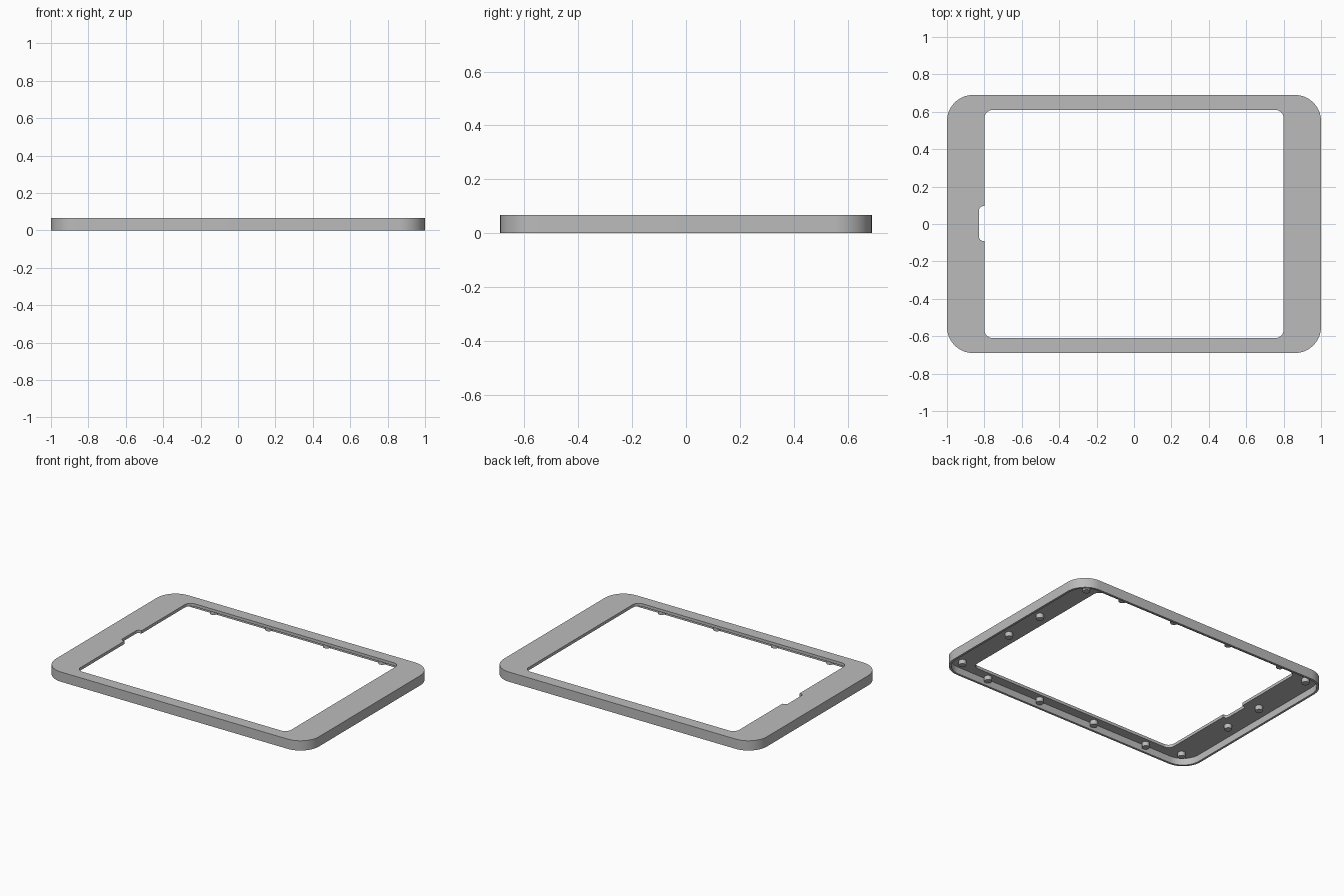
import bpy, bmesh, math
from mathutils import Vector

cube = bpy.data.objects.get("Cube")
if cube:
    bpy.data.objects.remove(cube, do_unlink=True)

HEIGHT, UNDERSIDE = 0.067, 0.047   # plate occupies the space between these
HX, HY, WALL = 1.0, 0.69, 0.015

grey = bpy.data.materials.new("plain_grey")
grey.use_nodes = True
colour = (0.5, 0.5, 0.5, 1)
grey.diffuse_color = colour
grey.node_tree.nodes["Principled BSDF"].inputs["Base Color"].default_value = colour


def fillet(corners, steps=12):
    """Outline through right-angled corners (x, y, radius)."""
    pts = []
    n = len(corners)
    for i, (x, y, r) in enumerate(corners):
        p = Vector((x, y))
        if r == 0:
            pts.append(p)
            continue
        to_prev = (Vector(corners[i - 1][:2]) - p).normalized()
        to_next = (Vector(corners[(i + 1) % n][:2]) - p).normalized()
        centre = p + r * (to_prev + to_next)
        for k in range(steps + 1):
            t = math.pi / 2 * k / steps
            pts.append(centre - r * (to_next * math.cos(t) + to_prev * math.sin(t)))
    return pts


def rectangle(hx, hy, r):
    return fillet([(hx, -hy, r), (hx, hy, r), (-hx, hy, r), (-hx, -hy, r)])


def finish(bm, name):
    bmesh.ops.recalc_face_normals(bm, faces=bm.faces)
    mesh = bpy.data.meshes.new(name)
    bm.to_mesh(mesh)
    bm.free()
    mesh.materials.append(grey)
    obj = bpy.data.objects.new(name, mesh)
    bpy.context.collection.objects.link(obj)
    bpy.ops.object.select_all(action='DESELECT')
    obj.select_set(True)
    bpy.context.view_layer.objects.active = obj
    bpy.ops.object.shade_smooth_by_angle(angle=math.radians(35))
    return obj


# Frame: a plate with a notched opening and a thin rim hanging from its edge
bm = bmesh.new()


def ring(pts, z):
    return [bm.verts.new((p.x, p.y, z)) for p in pts]


def bridge(a, b):
    for i in range(len(a)):
        bm.faces.new((a[i - 1], a[i], b[i], b[i - 1]))


def fill_between(a, b):
    edges = [bm.edges.get((r[i - 1], r[i])) for r in (a, b) for i in range(len(r))]
    bmesh.ops.triangle_fill(bm, edges=edges, use_beauty=True)


outer = rectangle(HX, HY, 0.14)
inner = rectangle(HX - WALL, HY - WALL, 0.14 - WALL)
opening = fillet([(0.8, -0.61, 0.045), (0.8, 0.61, 0.045), (-0.8, 0.61, 0.045),
                  (-0.8, 0.095, 0), (-0.828, 0.095, 0.02),
                  (-0.828, -0.09, 0.02), (-0.8, -0.09, 0), (-0.8, -0.61, 0.045)])

outer_top, outer_low = ring(outer, HEIGHT), ring(outer, 0)
inner_low, inner_top = ring(inner, 0), ring(inner, UNDERSIDE)
hole_low, hole_top = ring(opening, UNDERSIDE), ring(opening, HEIGHT)
bridge(outer_top, outer_low)
bridge(outer_low, inner_low)
bridge(inner_low, inner_top)
bridge(hole_low, hole_top)
fill_between(outer_top, hole_top)
fill_between(inner_top, hole_low)
finish(bm, "frame")

# Pegs under the plate, mirrored into all four quarters
PEG_RADIUS, PEG_LOW = 0.024, 0.017
for px, py in [(0.89, 0.6), (0.89, 0.15), (0.64, 0.65), (0.22, 0.65)]:
    for sx in (1, -1):
        for sy in (1, -1):
            bm = bmesh.new()
            bmesh.ops.create_cone(bm, cap_ends=True, segments=20, radius1=PEG_RADIUS,
                                  radius2=PEG_RADIUS, depth=UNDERSIDE + 0.005 - PEG_LOW)
            bmesh.ops.translate(bm, verts=bm.verts,
                                vec=(sx * px, sy * py, (UNDERSIDE + 0.005 + PEG_LOW) / 2))
            finish(bm, "peg")
